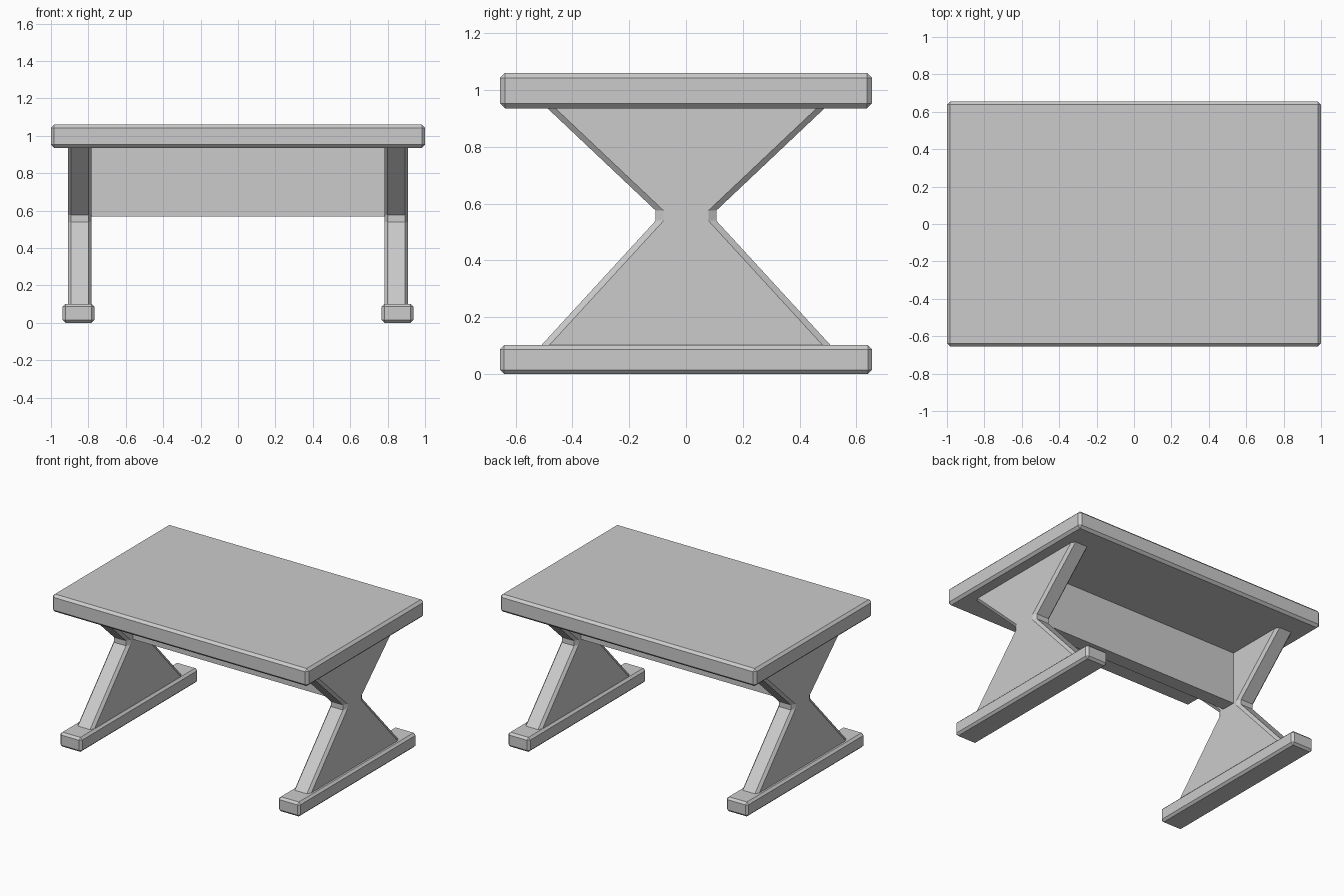
import bpy, bmesh

if "Cube" in bpy.data.objects:
    bpy.data.objects.remove(bpy.data.objects["Cube"])


def add_object(name, bm):
    bmesh.ops.recalc_face_normals(bm, faces=bm.faces[:])
    mesh = bpy.data.meshes.new(name)
    bm.to_mesh(mesh)
    bm.free()
    obj = bpy.data.objects.new(name, mesh)
    bpy.context.collection.objects.link(obj)
    return obj


def box(name, center, size, chamfer=0.0):
    bm = bmesh.new()
    bmesh.ops.create_cube(bm, size=1)
    for v in bm.verts:
        v.co = [c + k * s for c, k, s in zip(center, v.co, size)]
    obj = add_object(name, bm)
    if chamfer:
        mod = obj.modifiers.new("chamfer", 'BEVEL')
        mod.width = chamfer
        mod.segments = 1
    return obj


def hourglass(name, x):
    # right half of the silhouette as (y, z), mirrored to close the loop
    half = [(0.509, 0.102), (0.107, 0.54), (0.107, 0.576), (0.488, 0.936)]
    bm = bmesh.new()
    rings = []
    # outer rings are narrower, giving chamfered edges
    for dx, inset in ((-0.063, 0.028), (-0.047, 0), (0.047, 0), (0.063, 0.028)):
        right = [(y - inset, z) for y, z in half]
        loop = right + [(-y, z) for y, z in reversed(right)]
        rings.append([bm.verts.new((x + dx, y, z)) for y, z in loop])
    for a, b in zip(rings, rings[1:]):
        for i in range(len(a)):
            j = (i + 1) % len(a)
            bm.faces.new((a[i], a[j], b[j], b[i]))
    # each end cap is split at the waist
    for r in (rings[0], rings[-1]):
        bm.faces.new((r[0], r[1], r[6], r[7]))
        bm.faces.new((r[1], r[2], r[5], r[6]))
        bm.faces.new((r[2], r[3], r[4], r[5]))
    return add_object(name, bm)


# Tabletop
box("tabletop", (0, 0, 0.998), (2, 1.31, 0.124), 0.017)

# Legs and feet on both sides
for side, sx in (("left", -1), ("right", 1)):
    hourglass(side + "_leg", sx * 0.847)
    box(side + "_foot", (sx * 0.853, 0, 0.051), (0.17, 1.31, 0.102), 0.015)

# Panel joining the legs under the top
box("cross_panel", (0, 0, 0.753), (1.6, 0.1, 0.37))
